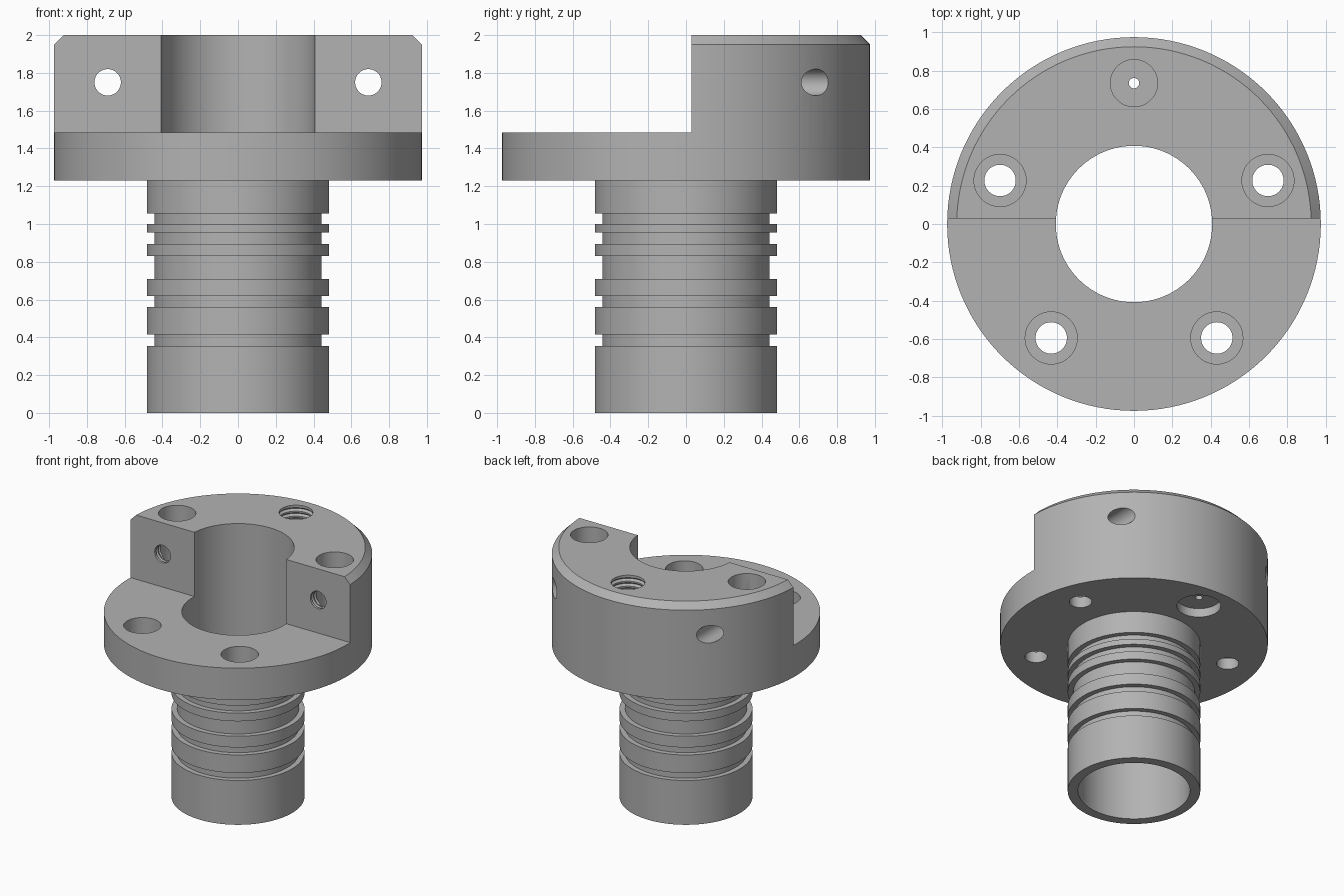
import bpy, bmesh, math
from mathutils import Matrix, Vector

cube = bpy.data.objects.get("Cube")
if cube:
    bpy.data.objects.remove(cube, do_unlink=True)

steel = bpy.data.materials.new("plain grey")
steel.use_nodes = True
GREY = (0.45, 0.45, 0.45, 1)
steel.diffuse_color = GREY
steel.node_tree.nodes["Principled BSDF"].inputs["Base Color"].default_value = GREY

FLANGE_R, STEM_R, GROOVE_R, BORE_R = 0.975, 0.483, 0.443, 0.408
FLANGE_Z, STEP_Z, TOP_Z, STEP_Y = 1.23, 1.485, 2.0, 0.03
BOLT_R, CHAMFER = 0.735, 0.05


def lathe(name, profile, steps, matrix=Matrix()):
    """Revolve a closed (radius, height) profile around z."""
    bm = bmesh.new()
    verts = [bm.verts.new((r, 0, z)) for r, z in profile]
    edges = [bm.edges.new((v, verts[(i + 1) % len(verts)])) for i, v in enumerate(verts)
             if not (profile[i][0] == 0 and profile[(i + 1) % len(verts)][0] == 0)]
    bmesh.ops.spin(bm, geom=verts + edges, cent=(0, 0, 0), axis=(0, 0, 1),
                   angle=math.tau, steps=steps, use_duplicate=False)
    bmesh.ops.remove_doubles(bm, verts=bm.verts, dist=1e-5)
    bmesh.ops.recalc_face_normals(bm, faces=bm.faces)
    bmesh.ops.transform(bm, matrix=matrix, verts=bm.verts)
    return finish(name, bm)


def finish(name, bm):
    mesh = bpy.data.meshes.new(name)
    bm.to_mesh(mesh)
    bm.free()
    mesh.materials.append(steel)
    obj = bpy.data.objects.new(name, mesh)
    bpy.context.collection.objects.link(obj)
    return obj


def cut(target, cutter):
    cutter.hide_render = True
    mod = target.modifiers.new("cut", 'BOOLEAN')
    mod.operation, mod.solver, mod.object = 'DIFFERENCE', 'EXACT', cutter
    bpy.context.view_layer.objects.active = target
    bpy.ops.object.modifier_apply(modifier=mod.name)
    bpy.data.objects.remove(cutter, do_unlink=True)


def thread(crest, root, start, end, pitch):
    """Ring-shaped thread outline from start up to end."""
    points = []
    count = round((end - start) / pitch)
    for i in range(count):
        z = start + i * pitch
        points += [(crest, z), (crest, z + pitch * 0.3), (root, z + pitch * 0.65)]
    return points + [(crest, end)]


# Revolved body: grooved hollow stem, flange and chamfered head
grooves = [(0.355, 0.415), (0.56, 0.62), (0.71, 0.83), (0.895, 0.955), (1.0, 1.055)]
outline = [(BORE_R, 0), (STEM_R, 0)]
for low, high in grooves:
    outline += [(STEM_R, low), (GROOVE_R, low), (GROOVE_R, high), (STEM_R, high)]
outline += [(STEM_R, FLANGE_Z), (FLANGE_R, FLANGE_Z), (FLANGE_R, TOP_Z - CHAMFER),
            (FLANGE_R - CHAMFER, TOP_Z), (BORE_R, TOP_Z)]
body = lathe("flanged_sleeve", outline, 128)

# Front half of the head removed down to the flange
bm = bmesh.new()
bmesh.ops.create_cube(bm, size=2)
bmesh.ops.transform(bm, verts=bm.verts,
                    matrix=Matrix.Translation((0, STEP_Y - 1.2, STEP_Z + 1))
                    @ Matrix.Diagonal((1.2, 1.2, 1, 1)))
cut(body, finish("step_cutter", bm))

# Four counterbored bolt holes
for angle in (18, 162, 234, 306):
    a = math.radians(angle)
    place = Matrix.Translation((BOLT_R * math.cos(a), BOLT_R * math.sin(a), 0))
    bolt = [(0, 1.1), (0.082, 1.1), (0.082, 1.32), (0.136, 1.32), (0.136, 2.1), (0, 2.1)]
    cut(body, lathe("bolt_cutter", bolt, 48, place))

# Tapped hole at the back, with a fine passage to a shallow recess below
back = Matrix.Translation((0, BOLT_R, 0))
tapped = [(0, 1.15), (0.16, 1.15), (0.16, 1.3), (0.027, 1.3), (0.027, 1.5)]
tapped += thread(0.123, 0.14, 1.5, 1.98, 0.04) + [(0.123, 2.1), (0, 2.1)]
cut(body, lathe("tapped_cutter", tapped, 48, back))

# Cross holes through the head, threaded at the front faces
for side in (-1, 1):
    place = Matrix.Translation((side * 0.69, 0, 1.75)) @ Matrix.Rotation(-math.pi / 2, 4, 'X')
    cross = [(0, -0.1), (0.07, -0.1)] + thread(0.07, 0.083, 0.04, 0.16, 0.03)
    cross += [(0.07, 1.1), (0, 1.1)]
    cut(body, lathe("cross_cutter", cross, 40, place))

bpy.ops.object.select_all(action='DESELECT')
body.select_set(True)
bpy.context.view_layer.objects.active = body
bpy.ops.object.shade_smooth_by_angle(angle=math.radians(25))
